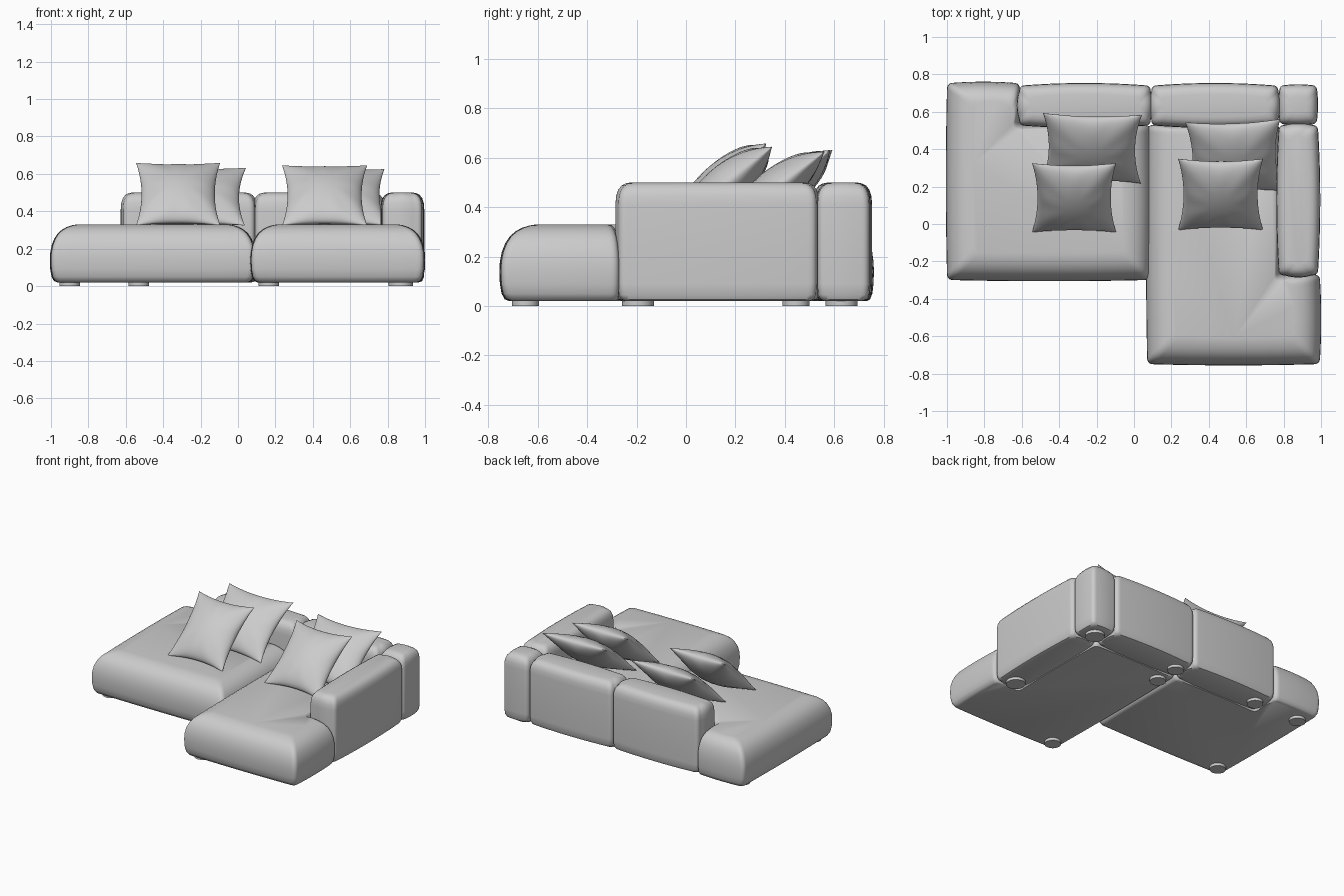
import bpy, bmesh, math
from mathutils import Vector, Matrix

if "Cube" in bpy.data.objects:
    bpy.data.objects.remove(bpy.data.objects["Cube"])


def finish(name, bm, angle=45):
    bmesh.ops.recalc_face_normals(bm, faces=bm.faces)
    me = bpy.data.meshes.new(name)
    bm.to_mesh(me)
    bm.free()
    me.shade_smooth()
    me.set_sharp_from_angle(angle=math.radians(angle))
    ob = bpy.data.objects.new(name, me)
    bpy.context.collection.objects.link(ob)
    return ob


def outline(points, weights, inset, radius, bow):
    """Counter-clockwise right-angled outline, inset, with rounded corners and bowed edges."""
    n = len(points)
    pts = [Vector(p) for p in points]
    dirs = [(pts[(i + 1) % n] - pts[i]).normalized() for i in range(n)]
    nrm = [Vector((d.y, -d.x)) for d in dirs]
    cor = [pts[i] - nrm[i] * inset * weights[i] - nrm[i - 1] * inset * weights[i - 1]
           for i in range(n)]
    ring = []
    for i in range(n):
        a, b = cor[i] - dirs[i - 1] * radius, cor[i] + dirs[i] * radius
        for k in range(7):
            t = k / 6
            ring.append(a * (1 - t) ** 2 + cor[i] * 2 * t * (1 - t) + b * t * t)
        c = cor[(i + 1) % n] - dirs[i] * radius
        for k in range(1, 10):
            t = k / 10
            ring.append(b.lerp(c, t) + nrm[i] * bow * (1 - (2 * t - 1) ** 2))
    return ring


def cushion(name, points, profile, weights=None, radius=0.035, bow=0.006):
    """Upholstered block lofted from an outline through (inset, z) levels."""
    weights = weights or [1] * len(points)
    bm = bmesh.new()
    rings = [[bm.verts.new((p.x, p.y, z)) for p in outline(points, weights, ins, radius, bow)]
             for ins, z in profile]
    for lo, hi in zip(rings, rings[1:]):
        for i in range(len(lo)):
            j = (i + 1) % len(lo)
            bm.faces.new((lo[i], lo[j], hi[j], hi[i]))
    bm.faces.new(rings[0][::-1])
    bm.faces.new(rings[-1])
    return finish(name, bm)


def rect(x0, x1, y0, y1):
    return [(x0, y0), (x1, y0), (x1, y1), (x0, y1)]


def pillow(name, loc, width, height, thick, tilt, turn=0, n=28):
    """Square scatter cushion with pointed corners and a pinched seam."""
    bm = bmesh.new()
    for side in (1, -1):
        g = []
        for i in range(n + 1):
            row = []
            for j in range(n + 1):
                u = math.sin((i / n - 0.5) * math.pi)
                v = math.sin((j / n - 0.5) * math.pi)
                x = u * width / 2 * (1 - 0.13 * (1 - v * v))
                y = v * height / 2 * (1 - 0.11 * (1 - u * u))
                puff = max(0, (1 - u * u) * (1 - v * v)) ** 0.55
                crease = 0.004 * math.sin(9 * math.atan2(v, u)) * puff * (u * u + v * v)
                row.append(bm.verts.new((x, y, side * (puff * thick / 2 + crease))))
            g.append(row)
        for i in range(n):
            for j in range(n):
                bm.faces.new((g[i][j], g[i + 1][j], g[i + 1][j + 1], g[i][j + 1]))
    bmesh.ops.remove_doubles(bm, verts=bm.verts, dist=0.0002)
    ob = finish(name, bm, 80)
    ob.matrix_world = (Matrix.Translation(loc) @ Matrix.Rotation(math.radians(turn), 4, 'Z')
                       @ Matrix.Rotation(math.radians(tilt), 4, 'X'))
    return ob


# Seats: L-shaped plans, soft rolled top edges
SEAT = [(.04, .02), (.022, .027), (.009, .05), (.002, .09), (0, .14), (.002, .18), (.01, .22),
        (.024, .255), (.042, .282), (.065, .302), (.09, .316), (.118, .325), (.145, .33)]
cushion("left_seat", [(-1, -.30), (.09, -.30), (.09, .53), (-.61, .53), (-.61, .755), (-1, .755)],
        SEAT, [1, 1, .2, .25, .7, 1])
cushion("chaise_seat", [(.07, -.75), (.995, -.75), (.995, -.27), (.78, -.27), (.78, .53), (.07, .53)],
        SEAT, [1, 1, .3, .2, .2, 1])

# Backs, arm and corner block
BLOCK = [(.03, .02), (.012, .026), (.003, .045), (0, .09), (0, .25), (0, .41), (.003, .445),
         (.011, .47), (.024, .487), (.04, .496), (.06, .5)]
cushion("left_back", rect(-.615, .09, .525, .742), BLOCK, bow=.012)
cushion("right_back", rect(.092, .772, .525, .742), BLOCK, bow=.012)
cushion("arm", rect(.772, .985, -.275, .53), BLOCK, bow=.011)
cushion("corner_block", rect(.776, .98, .532, .743), BLOCK, bow=.004)

# Scatter pillows
pillow("front_left_pillow", (-.32, .14, .492), .45, .50, .17, 42)
pillow("front_right_pillow", (.463, .158, .485), .455, .50, .17, 40)
pillow("back_left_pillow", (-.225, .405, .478), .53, .48, .16, 40, -1)
pillow("back_right_pillow", (.535, .36, .475), .51, .49, .16, 38, 2)

# Low round feet
FEET = [(-.90, .63), (-.53, .63), (.165, .63), (.165, .445), (.87, .63),
        (.87, -.195), (.165, -.65), (-.90, -.2)]
for k, (x, y) in enumerate(FEET):
    bm = bmesh.new()
    r = .065 if x > .8 else .055
    bmesh.ops.create_cone(bm, cap_ends=True, segments=32, radius1=r, radius2=r, depth=.03,
                          matrix=Matrix.Translation((x, y, .015)))
    finish(f"foot_{k + 1}", bm)
